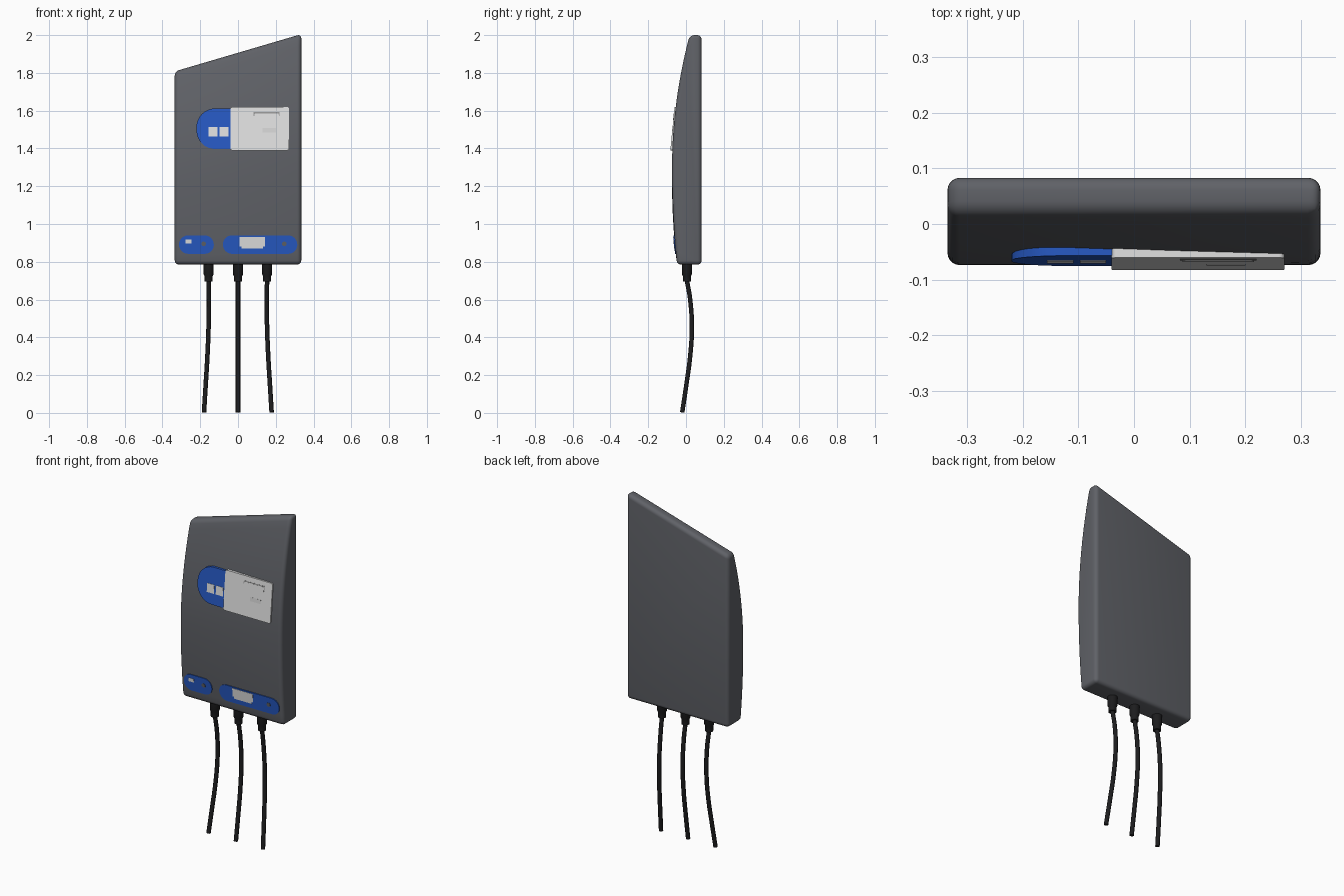
import bpy, bmesh, math

old = bpy.data.objects.get("Cube")
if old:
    bpy.data.objects.remove(old, do_unlink=True)


def material(name, r, g, b):
    m = bpy.data.materials.new(name)
    m.use_nodes = True
    m.diffuse_color = (r, g, b, 1)
    m.node_tree.nodes["Principled BSDF"].inputs["Base Color"].default_value = (r, g, b, 1)
    return m


GREY = material("slate grey", 0.115, 0.12, 0.135)
BLUE = material("strong blue", 0.02, 0.1, 0.55)
WHITE = material("off white", 0.75, 0.75, 0.75)
SHADE = material("mid grey", 0.32, 0.32, 0.32)
PALE = material("pale grey", 0.66, 0.66, 0.66)
BLACK = material("cable black", 0.012, 0.012, 0.013)


def finish(name, bm, mat, bevel=0, segments=3):
    bmesh.ops.recalc_face_normals(bm, faces=bm.faces)
    mesh = bpy.data.meshes.new(name)
    bm.to_mesh(mesh)
    bm.free()
    ob = bpy.data.objects.new(name, mesh)
    bpy.context.collection.objects.link(ob)
    mesh.materials.append(mat)
    bpy.ops.object.select_all(action='DESELECT')
    ob.select_set(True)
    bpy.context.view_layer.objects.active = ob
    if bevel:
        mod = ob.modifiers.new("Rounded edges", 'BEVEL')
        mod.width, mod.segments = bevel, segments
        mod.limit_method, mod.angle_limit = 'ANGLE', math.radians(35)
        bpy.ops.object.modifier_apply(modifier=mod.name)
    bpy.ops.object.shade_smooth_by_angle(angle=math.radians(35))
    return ob


# Housing: bowed side profile, lofted from the short side to the tall side
HALF, BOTTOM, BACK, STEPS = 0.335, 0.785, 0.083, 20


def bow(z):
    return -0.074 + (0.19 if z > 1.3 else 0.1) * (z - 1.3) ** 2


bm = bmesh.new()
rings = []
for x, top in ((-HALF, 1.808), (HALF, 2.005)):
    ring = []
    for i in range(STEPS + 1):
        t = i / STEPS
        ring.append(bm.verts.new((x, bow(BOTTOM + t * (2 - BOTTOM)), BOTTOM + t * (top - BOTTOM))))
    ring += [bm.verts.new((x, BACK, z)) for z in (top, BOTTOM)]
    bm.faces.new(ring)
    rings.append(ring)
a, b = rings
for i in range(len(a)):
    j = (i + 1) % len(a)
    bm.faces.new((a[i], a[j], b[j], b[i]))
finish("housing", bm, GREY, 0.022, 5)


# Flat plates leaning with the front
def rounded(x0, x1, z0, z1, r=0.0):
    if not r:
        return [(x0, z0), (x1, z0), (x1, z1), (x0, z1)]
    pts = []
    centres = ((x1 - r, z1 - r), (x0 + r, z1 - r), (x0 + r, z0 + r), (x1 - r, z0 + r))
    for q, (cx, cz) in enumerate(centres):
        for k in range(9):
            ang = (q + k / 8) * math.pi / 2
            pts.append((cx + r * math.cos(ang), cz + r * math.sin(ang)))
    return pts


def plate(name, outline, lean, mat, proud=0.0, depth=0.006):
    (z0, y0), (z1, y1) = lean
    bm = bmesh.new()
    loops = []
    for back in (0, depth):
        loops.append([bm.verts.new((x, y0 + (z - z0) * (y1 - y0) / (z1 - z0) - proud + back, z))
                      for x, z in outline])
    bmesh.ops.remove_doubles(bm, verts=bm.verts, dist=1e-5)
    loops = [[v for v in loop if v.is_valid] for loop in loops]
    f, g = loops
    bm.faces.new(f)
    bm.faces.new(g)
    for i in range(len(f)):
        j = (i + 1) % len(f)
        bm.faces.new((f[i], f[j], g[j], g[i]))
    return finish(name, bm, mat)


# Upper panel with sliding cover
PANEL = ((1.39, -0.076), (1.61, -0.057))
COVER = ((1.39, -0.083), (1.62, -0.0605))
plate("upper_panel", rounded(-0.22, 0.25, 1.397, 1.612, 0.1), PANEL, BLUE, depth=0.02)
for side, x in (("right", -0.156), ("left", -0.097)):
    plate(f"{side}_socket", rounded(x, x + 0.047, 1.462, 1.513), PANEL, WHITE, 0.0015)
plate("sliding_cover", rounded(-0.04, 0.27, 1.39, 1.62, 0.01), COVER, WHITE, depth=0.02)
plate("grip_edge", rounded(0.083, 0.22, 1.572, 1.592), COVER, SHADE, 0.0006, 0.004)
plate("grip", rounded(0.087, 0.216, 1.55, 1.586, 0.008), COVER, WHITE, 0.0012, 0.004)
plate("cover_mark", rounded(0.13, 0.2, 1.485, 1.508), COVER, PALE, 0.0006, 0.004)

# Lower connector panels
LOWER = ((0.84, -0.058), (0.94, -0.067))
plate("small_panel", rounded(-0.312, -0.128, 0.842, 0.94, 0.0485), LOWER, BLUE, depth=0.02)
plate("wide_panel", rounded(-0.08, 0.314, 0.842, 0.94, 0.0485), LOWER, BLUE, depth=0.02)
plate("small_port", rounded(-0.279, -0.245, 0.896, 0.917), LOWER, WHITE, 0.0015)
half = [(0.057, 0.87), (0.057, 0.882), (0.067, 0.882), (0.067, 0.932)]
port = [(0.076 + x, z) for x, z in half] + [(0.076 - x, z) for x, z in reversed(half)]
plate("wide_port", port, LOWER, WHITE, 0.0015)
for name, x in (("small_screw", -0.182), ("wide_screw", 0.245)):
    plate(name, rounded(x - 0.012, x + 0.012, 0.883, 0.907, 0.0118), LOWER, GREY, 0.002)

# Cable glands and hanging cables
GLAND = ((0.0, 0.8), (0.027, 0.8), (0.027, 0.735), (0.022, 0.725), (0.022, 0.695), (0.0, 0.695))
SAG = ((0.7, 0.005, 0), (0.6, 0.022, 0.002), (0.45, 0.031, 0), (0.3, 0.022, -0.006),
       (0.15, 0.002, -0.015), (0.003, -0.02, -0.024))
for name, x, spread in (("right", -0.156, 1), ("middle", 0.0, 0), ("left", 0.154, -1)):
    bm = bmesh.new()
    vs = [bm.verts.new((x + r, 0.005, z)) for r, z in GLAND]
    es = [bm.edges.new(pair) for pair in zip(vs, vs[1:])]
    bmesh.ops.spin(bm, geom=vs + es, cent=(x, 0.005, 0), axis=(0, 0, 1),
                   angle=math.tau, steps=20, use_duplicate=False)
    bmesh.ops.remove_doubles(bm, verts=bm.verts, dist=1e-5)
    finish(f"{name}_gland", bm, BLACK)

    curve = bpy.data.curves.new(f"{name}_cable", 'CURVE')
    curve.dimensions = '3D'
    curve.bevel_depth, curve.bevel_resolution = 0.012, 3
    curve.use_fill_caps = True
    spline = curve.splines.new('BEZIER')
    spline.bezier_points.add(len(SAG) - 1)
    for p, (z, y, shift) in zip(spline.bezier_points, SAG):
        p.co = (x + spread * shift, y, z)
        p.handle_left_type = p.handle_right_type = 'AUTO'
    curve.materials.append(BLACK)
    cable = bpy.data.objects.new(f"{name}_cable", curve)
    bpy.context.collection.objects.link(cable)
    bpy.ops.object.select_all(action='DESELECT')
    cable.select_set(True)
    bpy.context.view_layer.objects.active = cable
    bpy.ops.object.convert(target='MESH')
    bpy.ops.object.shade_smooth_by_angle(angle=math.radians(40))
